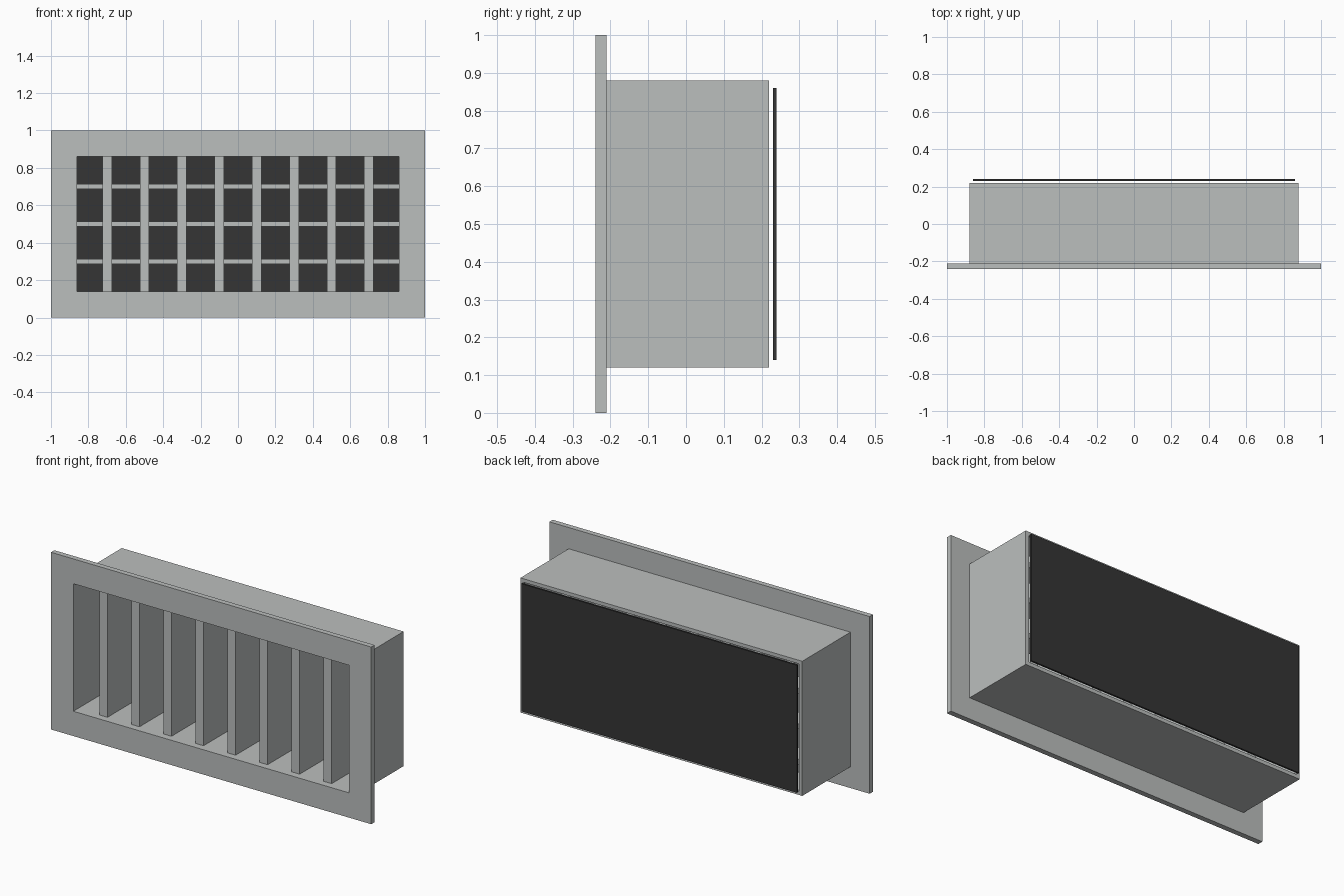
import bpy

if "Cube" in bpy.data.objects:
    bpy.data.objects.remove(bpy.data.objects["Cube"])


def material(name, rgb):
    m = bpy.data.materials.new(name)
    m.diffuse_color = (*rgb, 1)
    m.use_nodes = True
    m.node_tree.nodes["Principled BSDF"].inputs["Base Color"].default_value = m.diffuse_color
    return m


METAL = material("grey metal", (0.50, 0.52, 0.515))
DARK = material("dark backing", (0.036, 0.036, 0.036))


def make(name, verts, faces, mat):
    mesh = bpy.data.meshes.new(name)
    mesh.from_pydata(verts, [], faces)
    mesh.materials.append(mat)
    obj = bpy.data.objects.new(name, mesh)
    bpy.context.collection.objects.link(obj)
    return obj


def rect(x, z0, z1, y):
    return [(-x, y, z0), (x, y, z0), (x, y, z1), (-x, y, z1)]


def box(name, x0, x1, y0, y1, z0, z1, mat):
    verts = [(x, y, z) for y in (y0, y1)
             for x, z in ((x0, z0), (x1, z0), (x1, z1), (x0, z1))]
    faces = [(0, 1, 2, 3), (7, 6, 5, 4)]
    faces += [(i, i + 4, (i + 1) % 4 + 4, (i + 1) % 4) for i in range(4)]
    return make(name, verts, faces, mat)


def ring(name, half_w, z0, z1, y0, y1, mat):
    """Rectangular tube around the shared grille opening."""
    verts = (rect(half_w, z0, z1, y0) + rect(0.86, 0.14, 0.86, y0)
             + rect(half_w, z0, z1, y1) + rect(0.86, 0.14, 0.86, y1))
    faces = []
    for i in range(4):
        j = (i + 1) % 4
        faces += [(i, j, j + 4, i + 4),              # front
                  (i + 8, i + 12, j + 12, j + 8),    # back
                  (i, i + 8, j + 8, j),              # outside
                  (i + 4, j + 4, j + 12, i + 12)]    # inside
    return make(name, verts, faces, mat)


# Flange and the duct sleeve behind it
ring("front_flange", 1.0, 0.0, 1.0, -0.24, -0.21, METAL)
ring("duct_sleeve", 0.88, 0.12, 0.88, -0.21, 0.22, METAL)

# Upright blades just behind the flange
for i in range(8):
    x = -0.7 + 0.2 * i
    box(f"vertical_blade_{i + 1}", x - 0.025, x + 0.025, -0.20, 0.07, 0.14, 0.86, METAL)

# Level blades further back
for i in range(3):
    z = 0.3 + 0.2 * i
    box(f"horizontal_blade_{i + 1}", -0.86, 0.86, 0.09, 0.21, z - 0.014, z + 0.014, METAL)

# Dark plate floating just behind the sleeve
box("back_plate", -0.86, 0.86, 0.23, 0.24, 0.14, 0.86, DARK)
